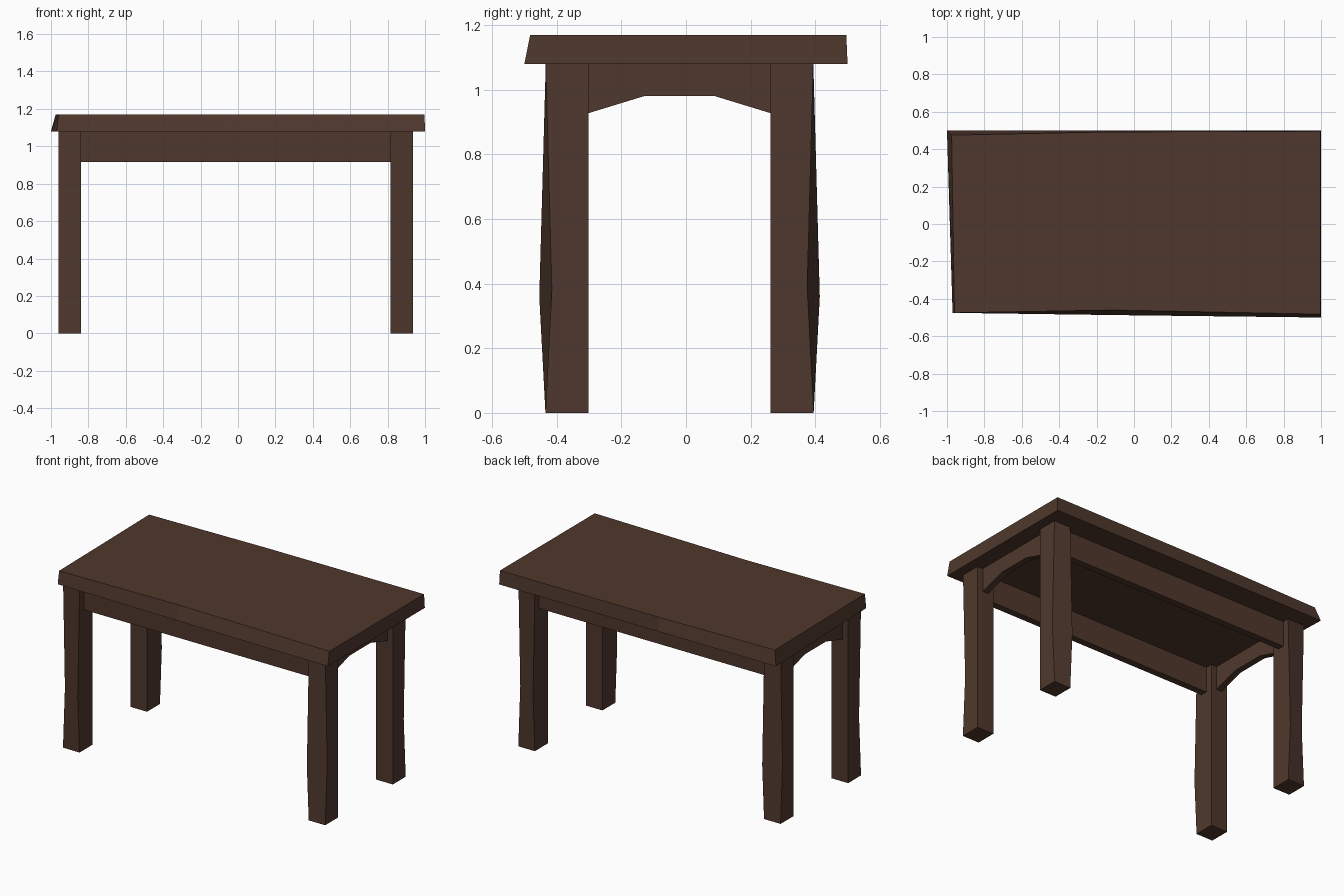
import bpy

if "Cube" in bpy.data.objects:
    bpy.data.objects.remove(bpy.data.objects["Cube"])

CX, CY = -0.0125, -0.02          # centre of the leg frame
wood = bpy.data.materials.new("dark_wood")
wood.diffuse_color = (0.078, 0.039, 0.026, 1)
wood.use_nodes = True
wood.node_tree.nodes["Principled BSDF"].inputs["Base Color"].default_value = wood.diffuse_color


def loft(name, rings):
    """Closed solid through equal-length rings of points, capped at both ends."""
    n = len(rings[0])
    verts = [p for r in rings for p in r]
    faces = [list(range(n))[::-1], list(range(len(verts) - n, len(verts)))]
    for k in range(len(rings) - 1):
        a, b = k * n, (k + 1) * n
        faces += [(a + i, a + (i + 1) % n, b + (i + 1) % n, b + i) for i in range(n)]
    mesh = bpy.data.meshes.new(name)
    mesh.from_pydata(verts, [], faces)
    mesh.materials.append(wood)
    obj = bpy.data.objects.new(name, mesh)
    bpy.context.collection.objects.link(obj)
    return obj


# Slightly irregular tabletop slab
bottom = [(-0.97, -0.475), (-0.1, -0.487), (1, -0.5), (1, 0.5), (-0.15, 0.5), (-1, 0.5)]
top = [(-0.96, -0.475), (-0.1, -0.46), (0.997, -0.482), (0.997, 0.496), (-0.15, 0.492), (-0.975, 0.475)]
loft("tabletop", [[(x, y, 1.08) for x, y in bottom], [(x, y, 1.17) for x, y in top]])

# Four legs, outer face twisted a little at knee height
for sx, xname in ((-1, "left"), (1, "right")):
    for sy, yname in ((-1, "front"), (1, "back")):
        rings = []
        for z0, z1, out, inn in ((0, 0, 0.415, 0.415), (0.385, 0.36, 0.395, 0.434), (1.08, 1.08, 0.414, 0.414)):
            ring = [(0.828, 0.282, z1), (0.9475, 0.282, z0), (0.9475, out, z0), (0.828, inn, z1)]
            ring = [(CX + sx * x, CY + sy * y, z) for x, y, z in ring]
            rings.append(ring if sx * sy > 0 else ring[::-1])
        loft(f"{yname}_{xname}_leg", rings)

# Long straight aprons
for s, name in ((-1, "front_apron"), (1, "back_apron")):
    y = CY + s * 0.348
    profile = [(-0.87, 0.915), (0.85, 0.915), (0.85, 1.08), (-0.87, 1.08)]
    loft(name, [[(x, y + 0.022, z) for x, z in profile], [(x, y - 0.022, z) for x, z in profile]])

# Arched end aprons
arch = [(-0.31, 0.925), (-0.13, 0.98), (0.09, 0.98), (0.27, 0.925), (0.27, 1.08), (-0.31, 1.08)]
for s, name in ((-1, "left_apron"), (1, "right_apron")):
    x = CX + s * 0.888
    loft(name, [[(x - 0.02, y, z) for y, z in arch], [(x + 0.02, y, z) for y, z in arch]])
